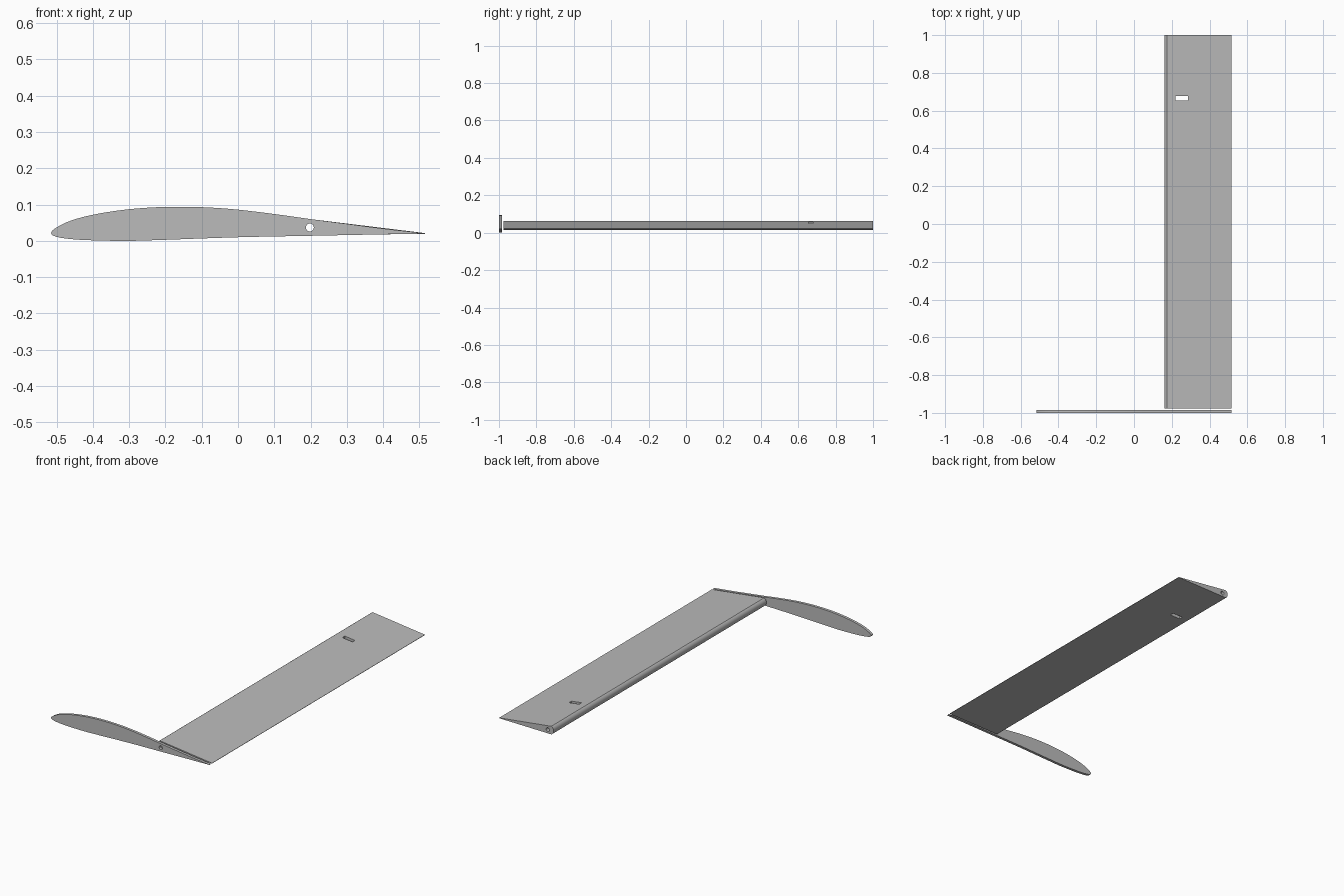
import bpy
import bmesh
import math
from mathutils import Vector

cube = bpy.data.objects.get("Cube")
if cube:
    bpy.data.objects.remove(cube, do_unlink=True)

GREY = (0.5, 0.5, 0.5, 1)
grey = bpy.data.materials.new("light grey")
grey.use_nodes = True
grey.diffuse_color = GREY
grey.node_tree.nodes["Principled BSDF"].inputs["Base Color"].default_value = GREY


def prism(name, outline, y0, y1):
    """Extrude an (x, z) outline along y."""
    bm = bmesh.new()
    face = bm.faces.new([bm.verts.new((x, y0, z)) for x, z in outline])
    new = bmesh.ops.extrude_face_region(bm, geom=[face])["geom"]
    verts = [v for v in new if isinstance(v, bmesh.types.BMVert)]
    bmesh.ops.translate(bm, verts=verts, vec=(0, y1 - y0, 0))
    bmesh.ops.recalc_face_normals(bm, faces=bm.faces)
    mesh = bpy.data.meshes.new(name)
    bm.to_mesh(mesh)
    bm.free()
    mesh.materials.append(grey)
    obj = bpy.data.objects.new(name, mesh)
    bpy.context.collection.objects.link(obj)
    return obj


def arc(cx, cz, r, start, end, steps):
    angles = [math.radians(start + (end - start) * i / steps) for i in range(steps + 1)]
    return [(cx + r * math.cos(a), cz + r * math.sin(a)) for a in angles]


def spline(points, steps):
    """Smooth curve through all the points."""
    p = [Vector(q) for q in points]
    p = [p[0]] + p + [p[-1]]
    out = []
    for a, b, c, d in zip(p, p[1:], p[2:], p[3:]):
        for i in range(steps):
            t = i / steps
            out.append((2 * b + (c - a) * t + (2 * a - 5 * b + 4 * c - d) * t ** 2
                        + (3 * b - a - 3 * c + d) * t ** 3) / 2)
    return out + [p[-1]]


def cut(obj, cutter):
    mod = obj.modifiers.new("cut", "BOOLEAN")
    mod.operation = "DIFFERENCE"
    mod.solver = "EXACT"
    mod.object = cutter
    bpy.context.view_layer.objects.active = obj
    bpy.ops.object.modifier_apply(modifier=mod.name)


# Wing section plate at the inner end
section = [(0.515, 0.021), (0.4, 0.034), (0.3, 0.047), (0.2, 0.06), (0.1, 0.074),
           (0, 0.086), (-0.08, 0.092), (-0.16, 0.094), (-0.24, 0.092), (-0.32, 0.085),
           (-0.4, 0.072), (-0.46, 0.056), (-0.5, 0.037), (-0.515, 0.022), (-0.5, 0.011),
           (-0.45, 0.004), (-0.38, 0.001), (-0.3, 0), (-0.2, 0.003), (0, 0.01),
           (0.2, 0.014), (0.4, 0.018), (0.515, 0.02)]
end_rib = prism("end_rib", spline(section, 4), -1, -0.984)

# Long control surface with a rounded nose
nose = arc(0.187, 0.039, 0.0268, 116.6, 243.4, 16)
aileron = prism("aileron", nose + [(0.515, 0.0195), (0.515, 0.0215)], -0.976, 1)

# Pivot bore through both parts, and the horn slot
bore = prism("bore_cutter", arc(0.198, 0.037, 0.011, 0, 345, 23), -1.1, 1.1)
slot = prism("slot_cutter", [(0.22, -0.1), (0.285, -0.1), (0.285, 0.2), (0.22, 0.2)],
             0.655, 0.678)
cut(end_rib, bore)
cut(aileron, bore)
cut(aileron, slot)
for cutter in (bore, slot):
    bpy.data.objects.remove(cutter, do_unlink=True)

# Smooth the curved sides, keep the ends crisp
for obj in (end_rib, aileron):
    bpy.ops.object.select_all(action="DESELECT")
    obj.select_set(True)
    bpy.context.view_layer.objects.active = obj
    bpy.ops.object.shade_smooth_by_angle(angle=math.radians(25))
